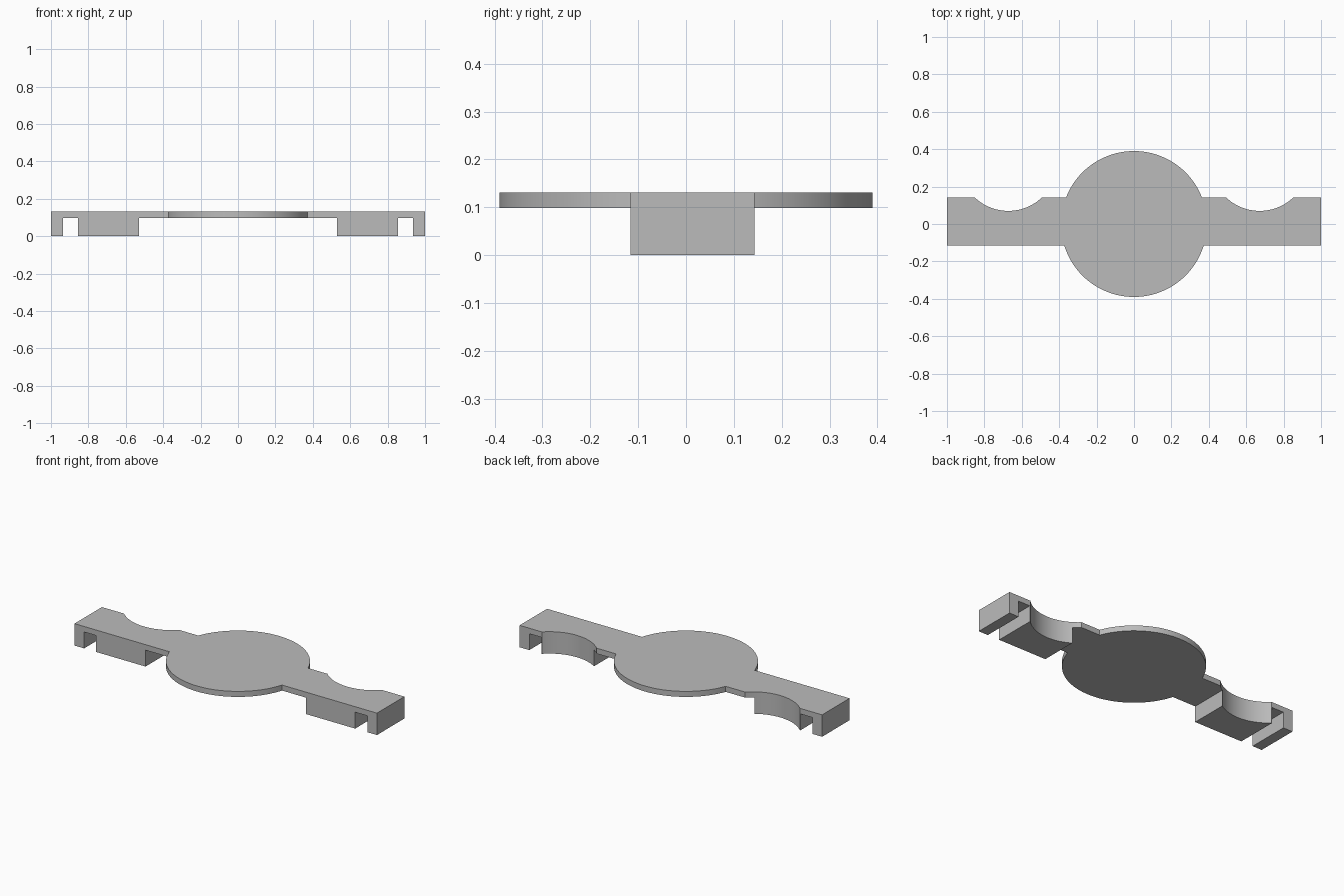
import bpy, bmesh, math

if "Cube" in bpy.data.objects:
    bpy.data.objects.remove(bpy.data.objects["Cube"], do_unlink=True)

TOP, UNDER = 0.131, 0.098      # plate top and underside
FRONT, BACK = -0.116, 0.143    # bar depth range

grey = bpy.data.materials.new("plain grey")
grey.use_nodes = True
colour = (0.5, 0.5, 0.5, 1)
grey.diffuse_color = colour
grey.node_tree.nodes["Principled BSDF"].inputs["Base Color"].default_value = colour


def prism(name, points, push):
    """Extrude a closed outline of 3D points along the push vector."""
    bm = bmesh.new()
    face = bm.faces.new([bm.verts.new(p) for p in points])
    new = bmesh.ops.extrude_face_region(bm, geom=[face])["geom"]
    bmesh.ops.translate(bm, vec=push, verts=[v for v in new if isinstance(v, bmesh.types.BMVert)])
    bmesh.ops.recalc_face_normals(bm, faces=bm.faces)
    mesh = bpy.data.meshes.new(name)
    bm.to_mesh(mesh)
    bm.free()
    obj = bpy.data.objects.new(name, mesh)
    bpy.context.collection.objects.link(obj)
    mesh.materials.append(grey)
    return obj


def cylinder(name, x, y, radius, low, high, sides):
    ring = [(x + radius * math.cos(2 * math.pi * i / sides),
             y + radius * math.sin(2 * math.pi * i / sides), low) for i in range(sides)]
    return prism(name, ring, (0, 0, high - low))


def combine(target, tool, operation):
    tool.hide_render = True
    mod = target.modifiers.new(operation, 'BOOLEAN')
    mod.operation, mod.solver, mod.object = operation, 'EXACT', tool
    bpy.context.view_layer.objects.active = target
    bpy.ops.object.modifier_apply(modifier=mod.name)
    bpy.data.objects.remove(tool, do_unlink=True)


# Bar with thick feet and a slot near each end, from a mirrored side profile
half = [(0.53, UNDER), (0.53, 0), (0.856, 0), (0.856, UNDER),
        (0.936, UNDER), (0.936, 0), (1, 0), (1, TOP)]
profile = half + [(-x, z) for x, z in reversed(half)]
bracket = prism("mounting_bracket", [(x, FRONT, z) for x, z in profile], (0, BACK - FRONT, 0))

# Curved bites in the back edge
for side in (-1, 1):
    combine(bracket, cylinder("bite_cutter", side * 0.672, 0.331, 0.261, -0.1, 0.3, 128), 'DIFFERENCE')

# Round centre plate
combine(bracket, cylinder("centre_plate", 0, 0, 0.39, UNDER, TOP, 128), 'UNION')

bpy.ops.object.select_all(action='DESELECT')
bracket.select_set(True)
bpy.context.view_layer.objects.active = bracket
bpy.ops.object.shade_smooth_by_angle(angle=math.radians(30))
